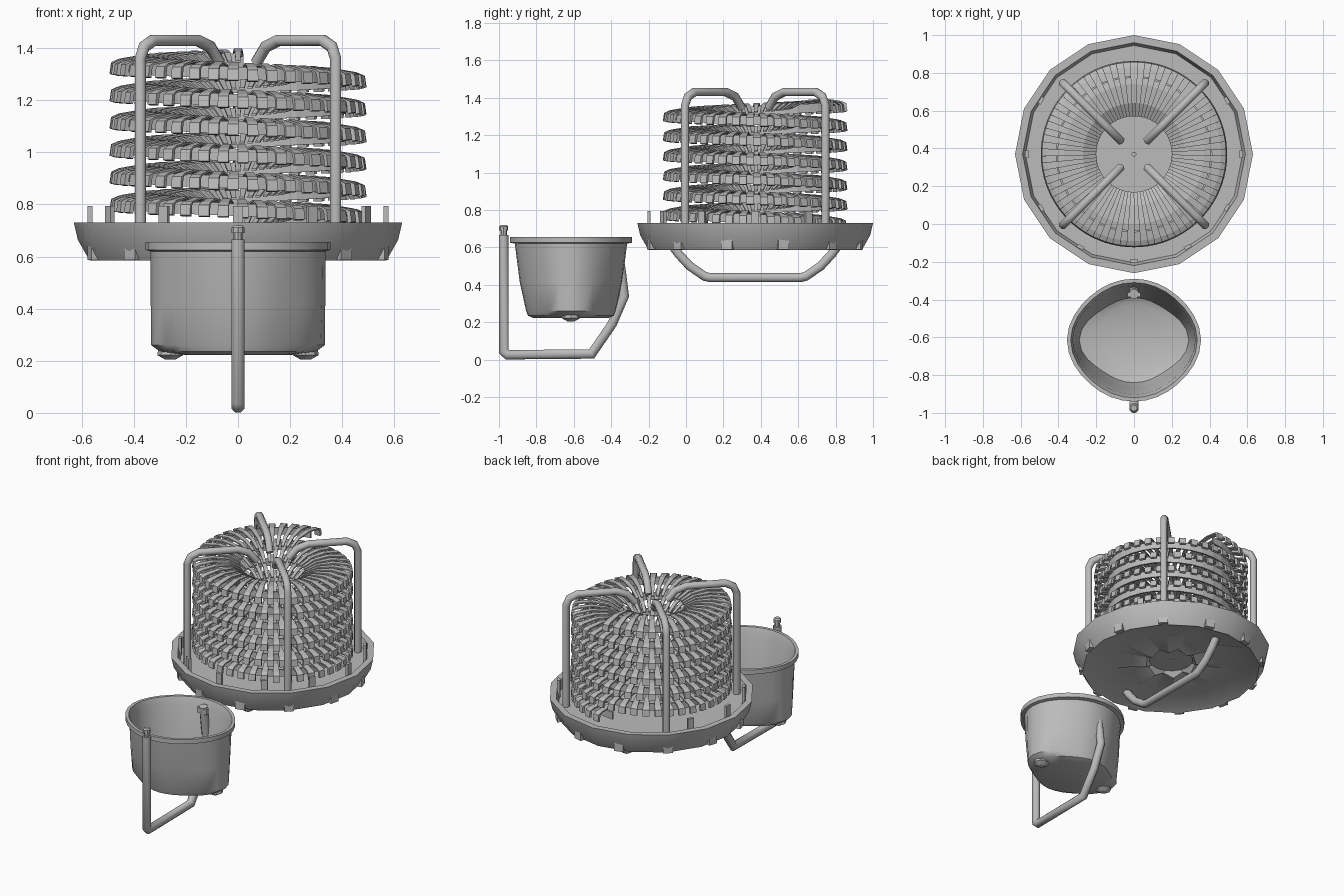
import bpy, bmesh
from math import sin, cos, pi, tau, radians
from mathutils import Vector

if "Cube" in bpy.data.objects:
    bpy.data.objects.remove(bpy.data.objects["Cube"], do_unlink=True)

grey = bpy.data.materials.new("plain_grey")
grey.use_nodes = True
GREY = (0.5, 0.5, 0.5, 1)
grey.diffuse_color = GREY
grey.node_tree.nodes["Principled BSDF"].inputs["Base Color"].default_value = GREY

TRAY = Vector((0, 0.37, 0))
CUP = Vector((0, -0.615, 0))


def finish(name, bm, smooth=None):
    bmesh.ops.recalc_face_normals(bm, faces=bm.faces)
    mesh = bpy.data.meshes.new(name)
    bm.to_mesh(mesh)
    bm.free()
    mesh.materials.append(grey)
    obj = bpy.data.objects.new(name, mesh)
    bpy.context.collection.objects.link(obj)
    if smooth:
        bpy.ops.object.select_all(action='DESELECT')
        obj.select_set(True)
        bpy.context.view_layer.objects.active = obj
        bpy.ops.object.shade_smooth_by_angle(angle=radians(smooth))
    return obj


def loft(bm, rings, closed=False):
    """Skin a list of point rings; cap the ends or join last to first."""
    loops = [[bm.verts.new(p) for p in ring] for ring in rings]
    n = len(loops[0])
    pairs = list(zip(loops, loops[1:] + loops[:1])) if closed else list(zip(loops, loops[1:]))
    for a, b in pairs:
        for i in range(n):
            j = (i + 1) % n
            bm.faces.new((a[i], a[j], b[j], b[i]))
    if not closed:
        bm.faces.new(loops[0])
        bm.faces.new(loops[-1])


def tube(name, points, radius, sides=8):
    """Round bar with mitred corners along a planar path."""
    pts = [Vector(p) for p in points]
    dirs = [(b - a).normalized() for a, b in zip(pts, pts[1:])]
    side = next(c.normalized() for c in (dirs[0].cross(d) for d in dirs[1:]) if c.length > 0.01)
    rings = []
    for i, p in enumerate(pts):
        before, after = dirs[max(i - 1, 0)], dirs[min(i, len(dirs) - 1)]
        t = (before + after).normalized()
        up = side.cross(t) / max(t.dot(after), 0.5)
        rings.append([p + radius * (side * cos(a) + up * sin(a))
                      for a in (tau * (k + 0.5) / sides for k in range(sides))])
    bm = bmesh.new()
    loft(bm, rings)
    return finish(name, bm, 50)


def block(bm, centre, size, angle=0):
    verts = bmesh.ops.create_cube(bm, size=1)["verts"]
    for v in verts:
        x, y, z = (c * s for c, s in zip(v.co, size))
        v.co = Vector((x * cos(angle) - y * sin(angle), x * sin(angle) + y * cos(angle), z)) + Vector(centre)


def polar(origin, r, a, z):
    return origin + Vector((r * cos(a), r * sin(a), z))


# Tray: sloped wall, raised lip, flat floor, vaulted underside with eight ribs
SIDES = 16
profile = [(0.57, 0.585), (0.615, 0.665), (0.63, 0.73), (0.59, 0.73), (0.575, 0.68),
           (0.01, 0.68), (0.01, 0.65), (0.14, 0.65), (0.16, 0.625), (0.36, 0.63), (0.53, 0.6)]
rings = []
for r, z in profile:
    vault = 0.035 if r in (0.16, 0.36) else 0
    rings.append([polar(TRAY, r, tau * i / SIDES, z + vault * (i % 2) - vault * 0.5)
                  for i in range(SIDES)])
bm = bmesh.new()
loft(bm, rings, closed=True)
finish("tray", bm, 30)

# Upright tabs around the front and sides of the lip
bm = bmesh.new()
for i in range(9):
    a = radians(150 + 30 * i)
    block(bm, polar(TRAY, 0.568, a, 0.735), (0.018, 0.04, 0.12), a)
finish("tray_tabs", bm)

# Small ribs on the outside of the sloped wall
bm = bmesh.new()
for i in range(12):
    a = radians(30 * i + 15)
    block(bm, polar(TRAY, 0.575, a, 0.615), (0.03, 0.06, 0.055), a)
finish("tray_wall_ribs", bm)

# Spiral of bent slats
TURNS, PER_TURN, TOP, DROP = 6, 40.5, 1.355, 0.105


def spiral(t):
    return pi / 2 + tau * t, TOP - DROP * t


strip = [(0.2, -0.01), (0.27, 0.025), (0.37, 0.035), (0.46, 0.02), (0.487, 0.012), (0.493, -0.03)]
bm = bmesh.new()
for i in range(int(TURNS * PER_TURN)):
    a, z = spiral(i / PER_TURN)
    rings = []
    for k, (r, dz) in enumerate(strip):
        w = 0.009 + 0.012 * (r - 0.2) / 0.29
        thick = Vector((0, 0, 0.008)) if k < 4 else Vector((0.016 * cos(a), 0.016 * sin(a), 0.004))
        base = polar(TRAY, r - (0.016 if k > 3 else 0), a, z + dz)
        across = Vector((-sin(a), cos(a), 0)) * w
        rings.append([base - across, base + across, base + across + thick, base - across + thick])
    loft(bm, rings)
finish("spiral_slats", bm)

# Continuous ribbon that carries the slats
bm = bmesh.new()
steps = TURNS * 32
rings = []
for i in range(steps + 1):
    a, z = spiral(i / 32)
    rings.append([polar(TRAY, r, a, z + dz) for r, dz in
                  ((0.405, -0.022), (0.415, -0.022), (0.415, 0.026), (0.405, 0.026))])
loft(bm, rings)
finish("spiral_ribbon", bm)

# Four hooked posts standing on the diagonals
hook = [(0.53, 0.675), (0.53, 1.36), (0.51, 1.405), (0.46, 1.43), (0.22, 1.43),
        (0.15, 1.405), (0.1, 1.345)]
for i in range(4):
    a = pi / 4 + i * pi / 2
    tube("cage_post_%d" % (i + 1), [polar(TRAY, r, a, z) for r, z in hook], 0.023)

# Bail handle below the tray
half = [(-0.45, 0.62), (-0.41, 0.565), (-0.35, 0.5), (-0.27, 0.445), (-0.24, 0.438)]
path = half + [(-y, z) for y, z in reversed(half)]
tube("tray_handle", [TRAY + Vector((0, y, z)) for y, z in path], 0.026)


# Cup: round front to back, drawn out to a vertical ridge on each side
def cup_ring(radius, reach, z, n=32):
    ring = []
    for i in range(n):
        a = tau * i / n
        ring.append(polar(CUP, radius + (reach - radius) * abs(cos(a)) ** 6, a, z))
    return ring


wall = [(0.2, 0.2, 0.222), (0.23, 0.3, 0.235), (0.24, 0.333, 0.26), (0.275, 0.335, 0.42),
        (0.3, 0.335, 0.62), (0.325, 0.355, 0.625), (0.325, 0.355, 0.655), (0.305, 0.335, 0.655),
        (0.288, 0.325, 0.61), (0.26, 0.315, 0.42), (0.225, 0.29, 0.27), (0.19, 0.19, 0.25)]
bm = bmesh.new()
loft(bm, [cup_ring(*w) for w in wall])
finish("cup", bm, 40)

# Feet under the cup's side ridges
bm = bmesh.new()
for s in (-1, 1):
    foot = CUP + Vector((s * 0.26, 0, 0))
    loft(bm, [[polar(foot, r, tau * i / 8, z) for i in range(8)]
              for r, z in ((0.02, 0.205), (0.05, 0.222), (0.045, 0.25))])
finish("cup_feet", bm)

# Carrying arm: front post, base bar and a rear rise that ends inside the cup
arm = [(-0.975, 0.665), (-0.975, 0.045), (-0.955, 0.026), (-0.505, 0.03), (-0.395, 0.19),
       (-0.33, 0.34), (-0.345, 0.46), (-0.37, 0.635)]
tube("cup_arm", [(0, y, z) for y, z in arm], 0.027)

# Bolt on the front post and clip inside the cup
bm = bmesh.new()
bolt = Vector((0, -0.975, 0))
loft(bm, [[polar(bolt, r, tau * i / 8, z) for i in range(8)]
          for r, z in ((0.017, 0.66), (0.017, 0.69), (0.024, 0.69), (0.024, 0.712), (0.016, 0.72))])
finish("post_bolt", bm)
bm = bmesh.new()
block(bm, (0, -0.375, 0.61), (0.07, 0.025, 0.04))
finish("cup_clip", bm)
